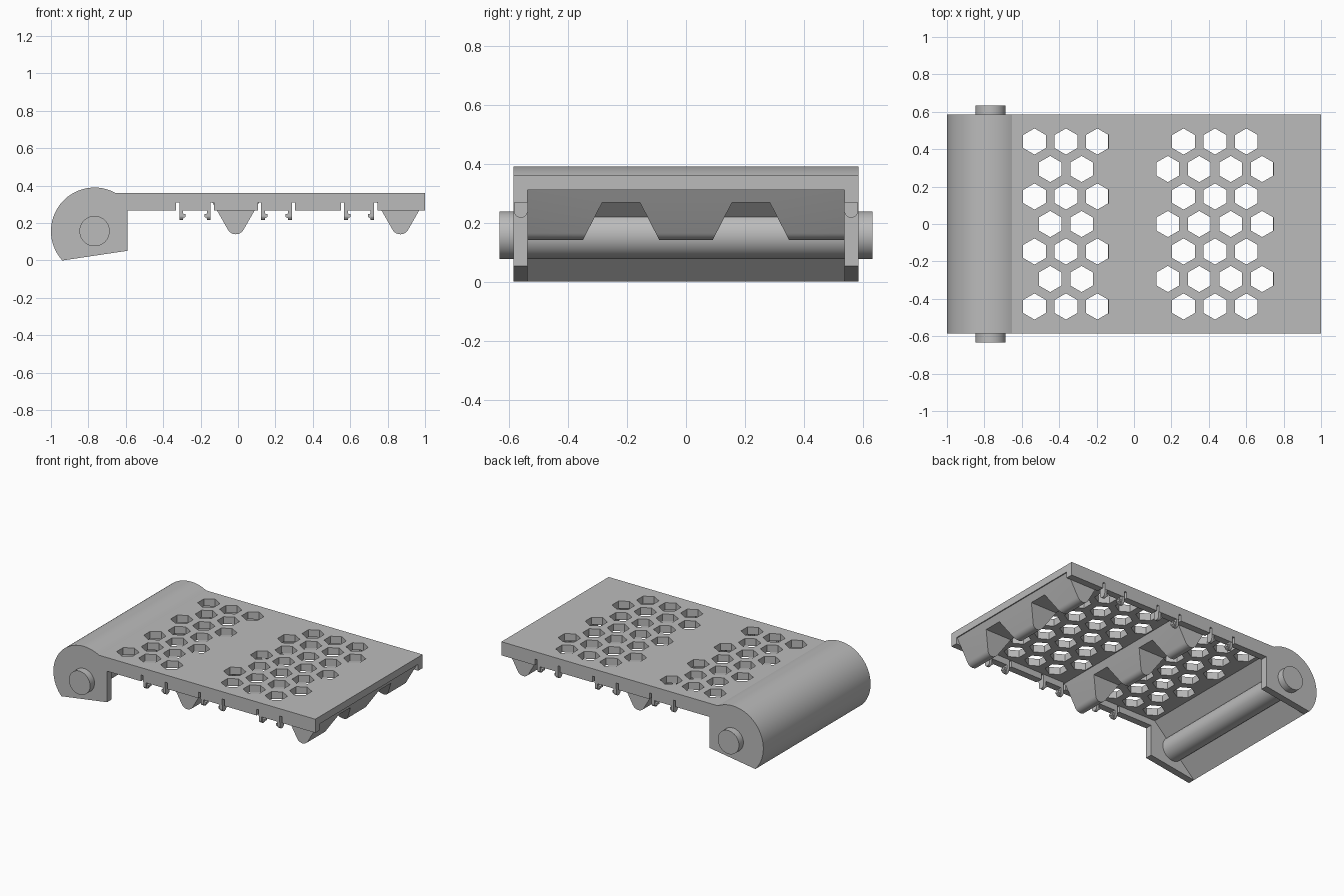
import bpy, bmesh
from math import sin, cos, pi, radians, asin

if "Cube" in bpy.data.objects:
    bpy.data.objects.remove(bpy.data.objects["Cube"])

grey = bpy.data.materials.new("plain grey")
grey.use_nodes = True
grey.diffuse_color = (0.5, 0.5, 0.5, 1)
grey.node_tree.nodes["Principled BSDF"].inputs["Base Color"].default_value = (0.5, 0.5, 0.5, 1)

# Shared dimensions
AX, AZ, R = -0.767, 0.157, 0.233      # drum centre and radius
TOP, CEIL, RIM = 0.36, 0.31, 0.266    # plate top, plate underside, wall bottom
OUT, INN = 0.585, 0.537               # wall outer and inner y


def arc(cx, cz, r, a0, a1, n):
    return [(cx + r * cos(a0 + (a1 - a0) * i / n), cz + r * sin(a0 + (a1 - a0) * i / n))
            for i in range(n + 1)]


def add_prism(bm, pts, axis, a, b):
    """Extrude a 2D outline along an axis from a to b."""
    place = {"x": lambda u, v, t: (t, u, v),
             "y": lambda u, v, t: (u, t, v),
             "z": lambda u, v, t: (u, v, t)}[axis]
    lo = [bm.verts.new(place(u, v, a)) for u, v in pts]
    hi = [bm.verts.new(place(u, v, b)) for u, v in pts]
    bm.faces.new(lo)
    bm.faces.new(hi[::-1])
    for i in range(len(pts)):
        j = (i + 1) % len(pts)
        bm.faces.new((lo[i], hi[i], hi[j], lo[j]))


def rect(u0, u1, v0, v1):
    return [(u0, v0), (u1, v0), (u1, v1), (u0, v1)]


def make(name, prisms):
    bm = bmesh.new()
    for p in prisms:
        add_prism(bm, *p)
    bmesh.ops.recalc_face_normals(bm, faces=bm.faces)
    me = bpy.data.meshes.new(name)
    bm.to_mesh(me)
    bm.free()
    me.materials.append(grey)
    ob = bpy.data.objects.new(name, me)
    bpy.context.scene.collection.objects.link(ob)
    return ob


def cut(ob, prisms):
    """Subtract prisms from an object and discard the cutter."""
    cutter = make("cutter", prisms)
    cutter.hide_render = True
    mod = ob.modifiers.new("cut", "BOOLEAN")
    mod.operation, mod.solver, mod.object = "DIFFERENCE", "EXACT", cutter
    deps = bpy.context.evaluated_depsgraph_get()
    me = bpy.data.meshes.new_from_object(ob.evaluated_get(deps))
    ob.modifiers.clear()
    ob.data = me
    bpy.data.objects.remove(cutter)


def smooth(ob):
    bpy.ops.object.select_all(action="DESELECT")
    ob.select_set(True)
    bpy.context.view_layer.objects.active = ob
    bpy.ops.object.shade_smooth_by_angle(angle=radians(25))


# Plate with side walls and drum end, from one side outline
low = pi + asin(AZ / R)
high = asin((TOP - AZ) / R)
corner_x = AX + R * cos(low)
outline = arc(AX, AZ, R, low, high, 48) + [(1, TOP), (1, RIM), (-0.59, RIM), (-0.59, 0.052)]
body = make("plate_and_drum", [(outline, "y", -OUT, OUT)])

# Open underside, with a sloping face inside the drum
slope = (CEIL) / (-0.62 - corner_x)
cavity = [(corner_x - 0.1 / slope, -0.1), (-0.62, CEIL), (1.1, CEIL), (1.1, -0.1)]
cut(body, [(cavity, "y", -INN, INN)])

# Hexagonal holes in staggered rows
holes = []
for row in range(-3, 4):
    if row % 2:
        xs = [-0.532 + 0.168 * i for i in range(3)] + [0.265 + 0.168 * i for i in range(3)]
    else:
        xs = [-0.448 + 0.168 * i for i in range(2)] + [0.181 + 0.168 * i for i in range(4)]
    for x in xs:
        hexagon = arc(x, row * 0.147, 0.07, pi / 6, pi / 6 + 2 * pi, 6)[:-1]
        holes.append((hexagon, "z", 0.28, 0.4))
cut(body, holes)

# Relief slots beside each clip: (outer x of clip, direction of its hook)
clips = [(-0.314, 1), (-0.146, -1), (0.124, 1), (0.288, -1), (0.568, 1), (0.728, -1)]
slots = []
for x, d in clips:
    x0, x1 = sorted((x, x - d * 0.017))
    for s in (-1, 1):
        y0, y1 = sorted((s * (INN - 0.01), s * (OUT + 0.02)))
        slots.append((rect(x0, x1, 0.2, CEIL - 0.001), "y", y0, y1))
cut(body, slots)
smooth(body)

# Snap clips with rounded tips and a small inward hook
for side, s in (("left", -1), ("right", 1)):
    for n, (x, d) in enumerate(clips):
        yc, hw = s * 0.56, 0.023
        tab = [(yc + hw, 0.28), (yc - hw, 0.28)] + arc(yc, 0.216 + hw, hw, pi, 2 * pi, 10)
        x0, x1 = sorted((x, x + d * 0.02))
        hook = [(x + d * 0.015, 0.262 - 0.01), (x + d * 0.034, 0.247),
                (x + d * 0.034, 0.233), (x + d * 0.015, 0.222)]
        make(f"clip_{'front' if s < 0 else 'back'}_{n + 1}",
             [(tab, "x", x0, x1), (hook, "y", yc - 0.015, yc + 0.015)])

# Cross ribs with rounded ridge and two trapezoid notches
for name, cx in (("middle_rib", -0.012), ("end_rib", 0.868)):
    half = 0.1 + (CEIL - 0.265) * 0.577
    prof = [(cx + half, CEIL + 0.002), (cx - half, CEIL + 0.002)]
    prof += arc(cx, 0.188, 0.048, radians(210), radians(330), 12)
    rib = make(name, [(prof, "y", -INN, INN)])
    notches = []
    for s in (-1, 1):
        c = s * 0.22
        trapezoid = [(c - 0.14, 0.12), (c - 0.064, 0.268), (c + 0.064, 0.268), (c + 0.14, 0.12)]
        notches.append((trapezoid, "x", cx - 0.3, cx + 0.3))
    cut(rib, notches)
    smooth(rib)

# Axle through the drum
axle = make("axle", [(arc(AX, AZ, 0.081, 0, 2 * pi, 40)[:-1], "y", -0.633, 0.633)])
smooth(axle)
